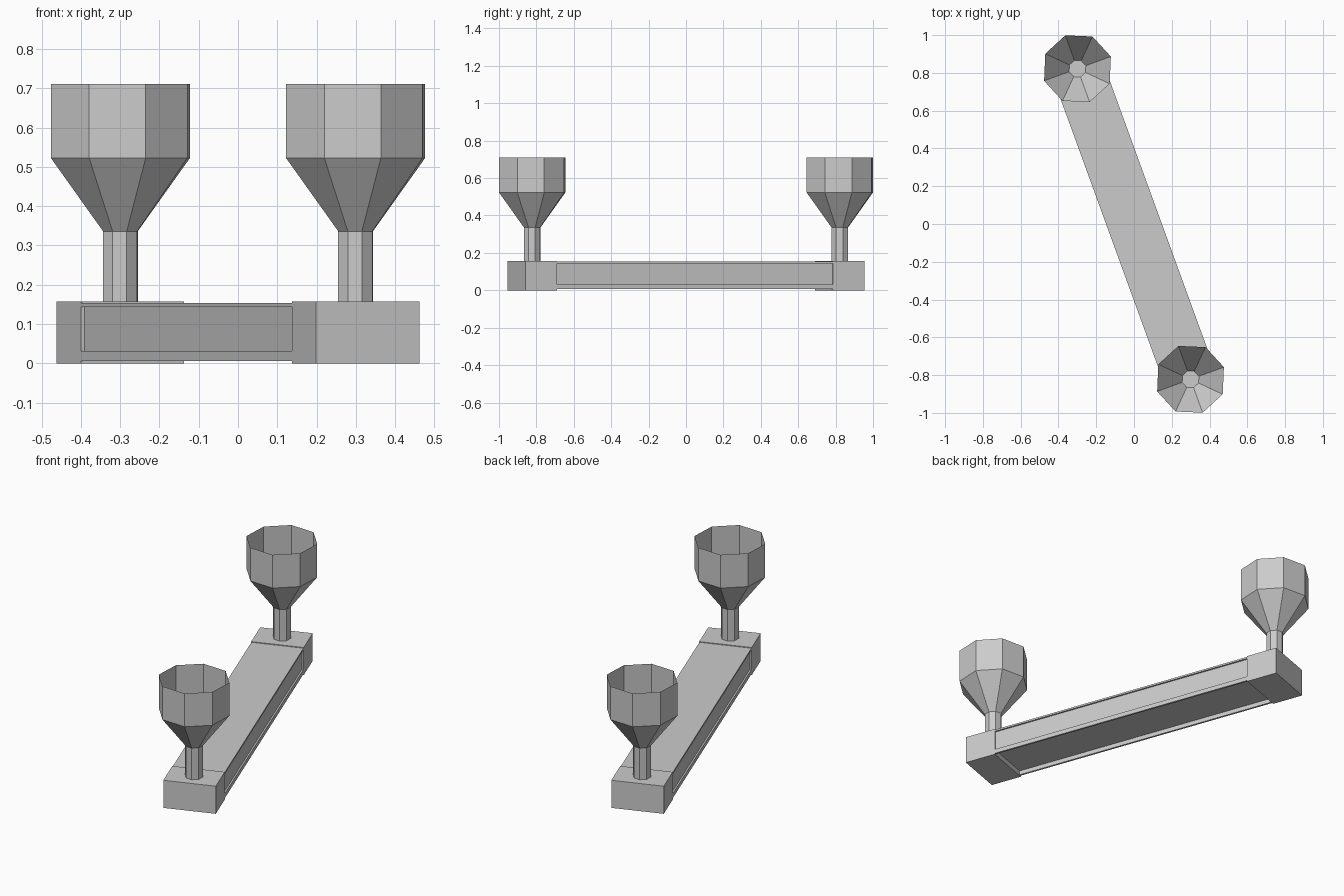
import bpy
import bmesh
from math import radians, sin, cos, tau
from mathutils import Matrix

cube = bpy.data.objects.get("Cube")
if cube:
    bpy.data.objects.remove(cube, do_unlink=True)

# One plain grey for the whole model
grey = bpy.data.materials.new("plain_grey")
grey.use_nodes = True
grey.diffuse_color = (0.6, 0.6, 0.6, 1)
grey.node_tree.nodes["Principled BSDF"].inputs["Base Color"].default_value = (0.6, 0.6, 0.6, 1)

# The whole model is laid out along y, then turned about z
TURN = Matrix.Rotation(radians(20), 4, "Z")
END_Y = 0.875      # centre of each end block
BLOCK_TOP = 0.157
HALF_BEAM = 0.785  # half length of the beam between the blocks


def add_object(name, bm):
    mesh = bpy.data.meshes.new(name)
    bm.to_mesh(mesh)
    bm.free()
    mesh.materials.append(grey)
    obj = bpy.data.objects.new(name, mesh)
    obj.matrix_world = TURN
    bpy.context.collection.objects.link(obj)
    return obj


def box(name, x0, x1, y0, y1, z0, z1):
    bm = bmesh.new()
    bmesh.ops.create_cube(bm, size=1)
    bmesh.ops.scale(bm, vec=(x1 - x0, y1 - y0, z1 - z0), verts=bm.verts)
    bmesh.ops.translate(bm, vec=((x0 + x1) / 2, (y0 + y1) / 2, (z0 + z1) / 2), verts=bm.verts)
    return add_object(name, bm)


def goblet(name, y, profile, sides=8):
    """Open eight-sided sheet through (radius, height) rings, with a floor in the cup."""
    bm = bmesh.new()
    rings = [[bm.verts.new((r * cos(tau * i / sides), y + r * sin(tau * i / sides), z))
              for i in range(sides)] for r, z in profile]
    for low, high in zip(rings, rings[1:]):
        for i in range(sides):
            j = (i + 1) % sides
            bm.faces.new((low[i], low[j], high[j], high[i]))
    bm.faces.new(rings[1])
    return add_object(name, bm)


# Beam: core panel, slightly wider top plate, and a lip under each side
box("beam_core", -0.13, 0.13, -HALF_BEAM, HALF_BEAM, 0.03, 0.143)
box("beam_top_plate", -0.139, 0.139, -HALF_BEAM, HALF_BEAM, 0.143, 0.153)
for side, name in ((-1, "right_lip"), (1, "left_lip")):
    x0, x1 = sorted((side * 0.128, side * 0.139))
    box(name, x0, x1, -HALF_BEAM, HALF_BEAM, 0.006, 0.031)

# End blocks with a stemmed cup on each
cup_profile = [(0.047, BLOCK_TOP), (0.047, 0.336), (0.188, 0.522), (0.188, 0.711)]
for side, name in ((-1, "front"), (1, "back")):
    y = side * END_Y
    box(name + "_block", -0.14, 0.14, y - 0.09, y + 0.09, 0, BLOCK_TOP)
    goblet(name + "_cup", y, cup_profile)
